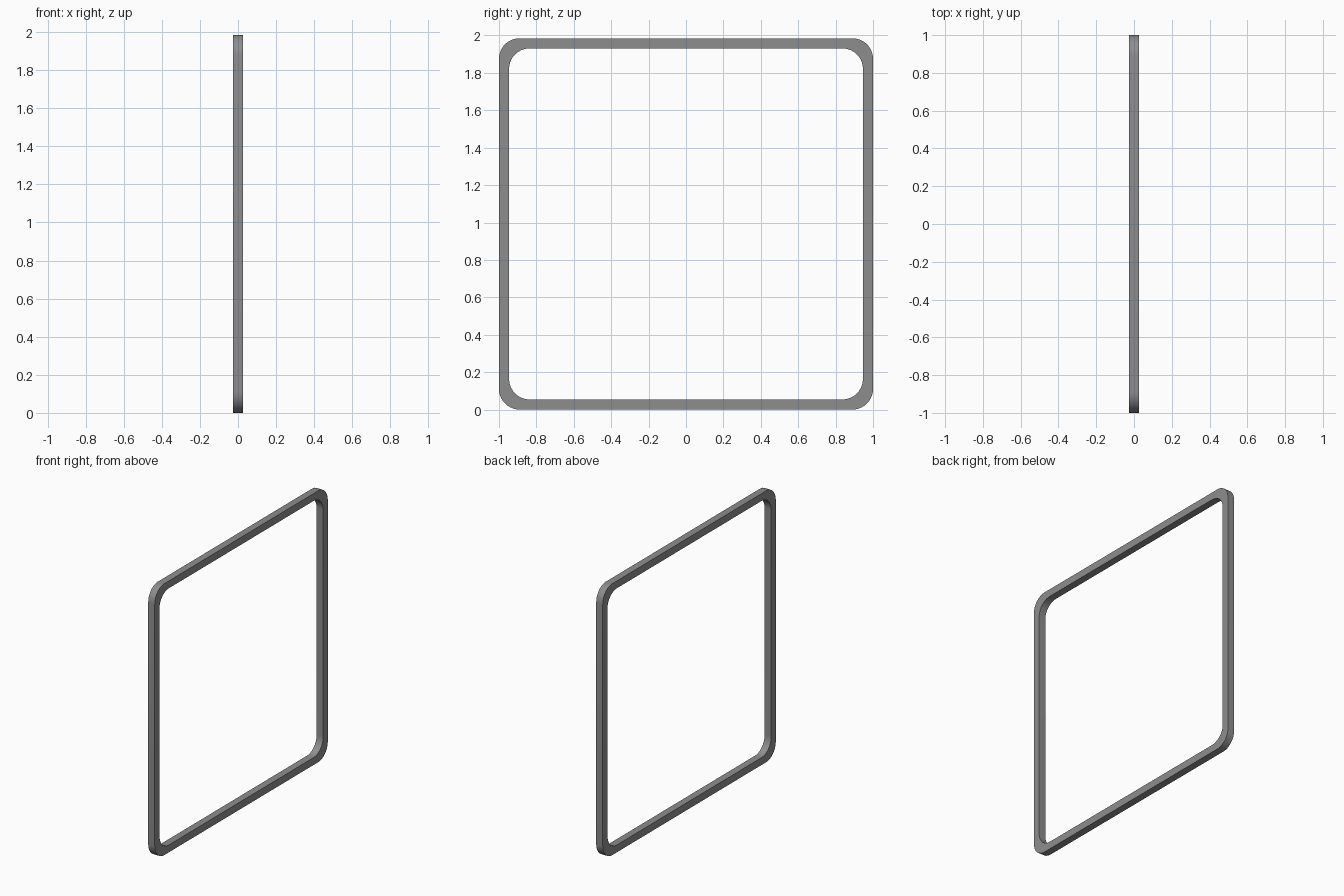
import bpy, bmesh, math

if "Cube" in bpy.data.objects:
    bpy.data.objects.remove(bpy.data.objects["Cube"])

HALF_Y, HEIGHT, BAR, DEPTH, RADIUS, SEGS = 1.0, 1.985, 0.054, 0.053, 0.11, 10


def rounded_loop(bm, x, inset):
    """Ring of vertices around a rounded rectangle in the YZ plane."""
    cy = HALF_Y - inset - RADIUS
    cz = HEIGHT / 2 - inset - RADIUS
    ring = []
    for i, (sy, sz) in enumerate([(1, 1), (-1, 1), (-1, -1), (1, -1)]):
        for k in range(SEGS + 1):
            a = math.pi / 2 * (i + k / SEGS)
            ring.append(bm.verts.new((x, sy * cy + RADIUS * math.cos(a),
                                      HEIGHT / 2 + sz * cz + RADIUS * math.sin(a))))
    return ring


# Square-section frame: outer and inner loops on both faces, bridged around
bm = bmesh.new()
h = DEPTH / 2
loops = [rounded_loop(bm, x, inset)
         for x, inset in [(-h, 0), (h, 0), (h, BAR), (-h, BAR)]]
for a, b in zip(loops, loops[1:] + loops[:1]):
    n = len(a)
    for i in range(n):
        j = (i + 1) % n
        bm.faces.new((a[i], a[j], b[j], b[i]))
bmesh.ops.recalc_face_normals(bm, faces=bm.faces)

mesh = bpy.data.meshes.new("rounded_square_frame")
bm.to_mesh(mesh)
bm.free()
frame = bpy.data.objects.new("rounded_square_frame", mesh)
bpy.context.collection.objects.link(frame)

# Dark grey finish
dark = bpy.data.materials.new("dark_grey")
dark.diffuse_color = (0.27, 0.27, 0.27, 1)
dark.use_nodes = True
dark.node_tree.nodes["Principled BSDF"].inputs["Base Color"].default_value = dark.diffuse_color
mesh.materials.append(dark)

bpy.context.view_layer.objects.active = frame
frame.select_set(True)
bpy.ops.object.shade_smooth_by_angle(angle=math.radians(30))
